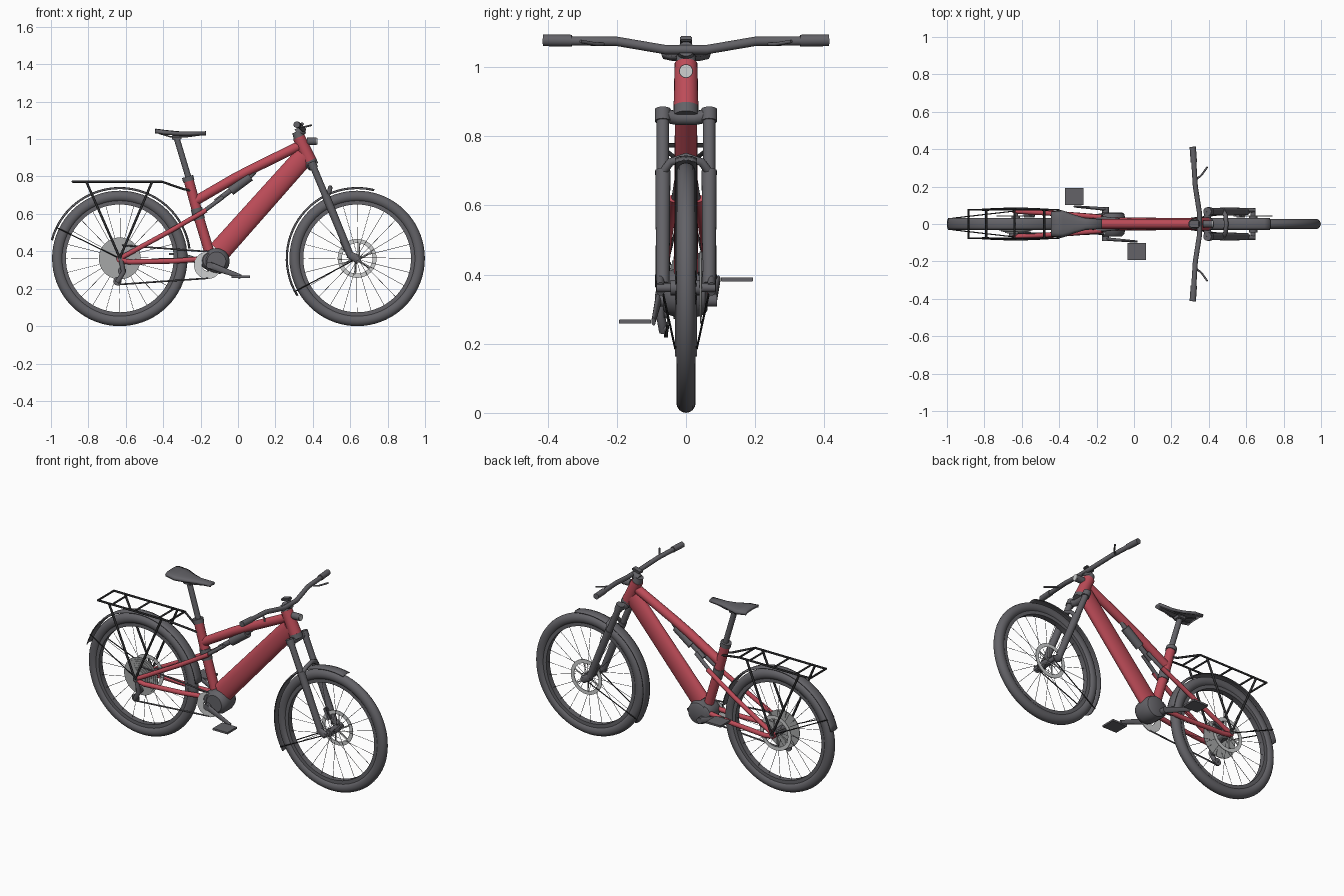
import bpy, bmesh
from math import pi, cos, sin, radians
from mathutils import Vector, Matrix

if "Cube" in bpy.data.objects:
    bpy.data.objects.remove(bpy.data.objects["Cube"])


def material(name, rgb):
    m = bpy.data.materials.new(name)
    m.use_nodes = True
    m.diffuse_color = (*rgb, 1)
    m.node_tree.nodes["Principled BSDF"].inputs["Base Color"].default_value = (*rgb, 1)
    return m


RED = material("red paint", (0.51, 0.072, 0.098))
GREY = material("dark grey", (0.125, 0.123, 0.136))
BLACK = material("black", (0.025, 0.025, 0.027))
STEEL = material("steel", (0.38, 0.39, 0.39))
SILVER = material("pale silver", (0.62, 0.63, 0.63))
made = []


def finish(name, bm, mat):
    bmesh.ops.recalc_face_normals(bm, faces=bm.faces)
    me = bpy.data.meshes.new(name)
    bm.to_mesh(me)
    bm.free()
    me.materials.append(mat)
    ob = bpy.data.objects.new(name, me)
    bpy.context.collection.objects.link(ob)
    made.append(ob)
    return ob


def add_rod(bm, a, b, r1, r2=None, width=1, sides=16):
    """Tapered rod between two points; width squashes it sideways."""
    a, b = Vector(a), Vector(b)
    d = b - a
    m = (Matrix.Translation((a + b) / 2) @ d.to_track_quat('Z', 'Y').to_matrix().to_4x4()
         @ Matrix.Diagonal((width, 1, 1, 1)))
    bmesh.ops.create_cone(bm, cap_ends=True, segments=sides, radius1=r1,
                          radius2=r1 if r2 is None else r2, depth=d.length, matrix=m)


def rod(name, a, b, r1, mat, r2=None, width=1, sides=20):
    bm = bmesh.new()
    add_rod(bm, a, b, r1, r2, width, sides)
    return finish(name, bm, mat)


def tube(name, pts, r, mat, closed=False):
    """Round tube that follows a path, with its end caps welded on."""
    cu = bpy.data.curves.new(name, 'CURVE')
    cu.dimensions = '3D'
    cu.bevel_depth, cu.bevel_resolution, cu.use_fill_caps = r, 6, True
    sp = cu.splines.new('POLY')
    sp.points.add(len(pts) - 1)
    for p, q in zip(sp.points, pts):
        p.co = (*q, 1)
    sp.use_cyclic_u = closed
    ob = bpy.data.objects.new(name, cu)
    me = bpy.data.meshes.new_from_object(ob)
    bpy.data.objects.remove(ob)
    bm = bmesh.new()
    bm.from_mesh(me)
    bpy.data.meshes.remove(me)
    bmesh.ops.remove_doubles(bm, verts=bm.verts, dist=1e-5)
    return finish(name, bm, mat)


def box(name, centre, size, mat, tilt=0, bevel=0.004):
    bm = bmesh.new()
    bmesh.ops.create_cube(bm, size=1, matrix=Matrix.Translation(centre)
                          @ Matrix.Rotation(tilt, 4, 'Y') @ Matrix.Diagonal((*size, 1)))
    bmesh.ops.bevel(bm, geom=bm.edges[:], offset=bevel, segments=2, affect='EDGES')
    return finish(name, bm, mat)


def lathe(name, prof, centre, mat, a0=0, a1=360, closed=True):
    """Turn a (radius, y) profile around a sideways axle, angles measured from +x up."""
    bm = bmesh.new()
    t = radians(a0)
    vs = [bm.verts.new((r * cos(t), y, r * sin(t))) for r, y in prof]
    es = [bm.edges.new(p) for p in zip(vs, vs[1:])]
    if closed:
        es.append(bm.edges.new((vs[-1], vs[0])))
    bmesh.ops.spin(bm, geom=vs + es, cent=(0, 0, 0), axis=(0, 1, 0),
                   angle=-radians(a1 - a0), steps=max(12, int((a1 - a0) / 5)))
    bmesh.ops.remove_doubles(bm, verts=bm.verts, dist=1e-5)
    bmesh.ops.translate(bm, verts=bm.verts, vec=centre)
    return finish(name, bm, mat)


def ring(name, r0, r1, y, thick, centre, mat):
    h = thick / 2
    return lathe(name, [(r0, y - h), (r1, y - h), (r1, y + h), (r0, y + h)], centre, mat)


# Wheels with spokes, hub and brake rotor
REAR, FRONT = Vector((-0.632, 0, 0.362)), Vector((0.637, 0, 0.362))
for side, c in (("rear", REAR), ("front", FRONT)):
    lathe(side + "_tyre", [(0.332 + 0.03 * cos(k * pi / 8), 0.028 * sin(k * pi / 8))
                           for k in range(16)], c, GREY)
    ring(side + "_rim", 0.288, 0.312, 0, 0.034, c, GREY)
    rod(side + "_hub", c - Vector((0, 0.045, 0)), c + Vector((0, 0.045, 0)), 0.022, GREY)
    rod(side + "_axle", c - Vector((0, 0.085, 0)), c + Vector((0, 0.085, 0)), 0.013, GREY)
    bm = bmesh.new()
    for k in range(24):
        t, s = k * pi / 12, (-1) ** k
        u = t + radians(12) * (1 if k % 4 < 2 else -1)
        add_rod(bm, c + Vector((0.022 * cos(u), 0.03 * s, 0.022 * sin(u))),
                c + Vector((0.295 * cos(t), 0, 0.295 * sin(t))), 0.0012, sides=6)
    finish(side + "_spokes", bm, GREY)
    ring(side + "_rotor", 0.082, 0.104, 0.043, 0.004, c, SILVER)
    bm = bmesh.new()
    for k in range(6):
        t = k * pi / 3
        add_rod(bm, c + Vector((0.02 * cos(t), 0.043, 0.02 * sin(t))),
                c + Vector((0.086 * cos(t + 0.4), 0.043, 0.086 * sin(t + 0.4))), 0.004, sides=6)
    finish(side + "_rotor_arms", bm, SILVER)

# Mudguards and their stays
GUARD = [(0.374, -0.032), (0.38, -0.018), (0.382, 0), (0.38, 0.018), (0.374, 0.032)]
for side, c, a0, a1, stay in (("rear", REAR, 8, 165, 154), ("front", FRONT, 76, 212, 208)):
    g = lathe(side + "_mudguard", GUARD, c, GREY, a0, a1, False)
    g.modifiers.new("thickness", 'SOLIDIFY').thickness = 0.004
    t = radians(stay)
    for s in (-1, 1):
        tube(side + "_mudguard_stay", [c + Vector((0, 0.07 * s, 0)),
             c + Vector((0.376 * cos(t), 0.031 * s, 0.376 * sin(t)))], 0.003, BLACK)

# Cassette, derailleur, chain and motor
for k in range(7):
    ring("cassette_sprocket", 0.02, 0.112 - 0.011 * k, -0.026 - 0.004 * k, 0.004, REAR, STEEL)
tube("derailleur_arm", [(-0.625, -0.075, 0.35), (-0.612, -0.075, 0.29), (-0.645, -0.065, 0.235)],
     0.013, GREY)
for x, z in ((-0.62, 0.295), (-0.645, 0.24)):
    ring("jockey_wheel", 0.005, 0.022, -0.058, 0.012, (x, 0, z), GREY)
CRANK = Vector((-0.152, 0, 0.325))
tube("chain_top", [(-0.62, -0.048, 0.432), (-0.16, -0.052, 0.398)], 0.0045, GREY)
tube("chain_bottom", [(-0.645, -0.058, 0.222), (-0.16, -0.052, 0.256)], 0.0045, GREY)
ring("chainring", 0.03, 0.073, -0.052, 0.006, CRANK + Vector((-0.01, 0, 0)), SILVER)
MOTOR = [(0, -0.066), (0.05, -0.066), (0.062, -0.055), (0.07, -0.03),
         (0.07, 0.03), (0.062, 0.055), (0.05, 0.062), (0, 0.062)]
lathe("motor", MOTOR, (-0.115, 0, 0.347), GREY, closed=False)
lathe("motor_rear_case", [(r * 0.75, y * 0.9) for r, y in MOTOR], (-0.15, 0, 0.352),
      GREY, closed=False)
rod("crank_axle", CRANK + Vector((0, -0.09, 0)), CRANK + Vector((0, 0.09, 0)), 0.018, GREY)
for s in (-1, 1):
    end = CRANK + Vector((-0.167 * s, 0.094 * s, 0.061 * s))
    rod("crank_arm", CRANK + Vector((0, 0.08 * s, 0)), end, 0.019, GREY, 0.012, 0.5)
    box("pedal", end + Vector((0, 0.053 * s, 0)), (0.1, 0.092, 0.012), GREY, bevel=0.001)

# Main frame
rod("down_tube", (0.355, 0, 0.91), (-0.1, 0, 0.40), 0.055, RED, 0.06, 0.58, 28)
rod("head_tube", (0.325, 0, 1.01), (0.388, 0, 0.875), 0.033, RED, 0.036)
tube("top_tube", [(0.33, 0, 0.965), (0.08, 0, 0.842), (-0.02, 0, 0.79), (-0.235, 0, 0.665)],
     0.026, RED)
tube("seat_tube", [(-0.265, 0, 0.785), (-0.215, 0, 0.6), (-0.15, 0, 0.385)], 0.027, RED)
rod("seat_clamp", (-0.27, 0, 0.8), (-0.263, 0, 0.775), 0.031, GREY)
rod("seat_tube_joint", (-0.222, 0, 0.63), (-0.207, 0, 0.57), 0.031, GREY)
for s in (-1, 1):
    tube("chain_stay", [(-0.632, 0.068 * s, 0.352), (-0.58, 0.068 * s, 0.343),
                        (-0.34, 0.05 * s, 0.348), (-0.16, 0.036 * s, 0.362)], 0.014, RED)
    tube("seat_stay", [(-0.632, 0.068 * s, 0.362), (-0.36, 0.052 * s, 0.51),
                       (-0.17, 0.036 * s, 0.62)], 0.013, RED)
    rod("dropout", (-0.632, 0.06 * s, 0.358), (-0.632, 0.078 * s, 0.358), 0.018, RED)
    rod("shock_link", (-0.2, 0.034 * s, 0.602), (-0.08, 0.02 * s, 0.69), 0.011, GREY)

# Rear shock
rod("shock_shaft", (-0.12, 0, 0.665), (0.0, 0, 0.755), 0.014, GREY)
rod("shock_body", (-0.04, 0, 0.722), (0.065, 0, 0.8), 0.025, GREY)
rod("shock_mount", (0.06, 0, 0.797), (0.09, 0, 0.83), 0.014, GREY)

# Seat post and saddle
rod("seat_post", (-0.262, 0, 0.785), (-0.328, 0, 1.005), 0.016, GREY)
box("saddle_clamp", (-0.328, 0, 1.008), (0.05, 0.05, 0.025), GREY)
for s in (-1, 1):
    tube("saddle_rail", [(-0.42, 0.025 * s, 1.03), (-0.36, 0.022 * s, 1.012),
                         (-0.28, 0.022 * s, 1.012), (-0.19, 0.008 * s, 1.024)], 0.004, GREY)
bm = bmesh.new()
rows = [[bm.verts.new((x, w * f, z - 0.01 * f ** 4)) for f in (-1, -0.7, -0.3, 0, 0.3, 0.7, 1)]
        for x, w, z in ((-0.442, 0.066, 1.056), (-0.38, 0.072, 1.048), (-0.32, 0.05, 1.042),
                        (-0.26, 0.032, 1.04), (-0.172, 0.026, 1.042))]
for p, q in zip(rows, rows[1:]):
    for k in range(6):
        bm.faces.new((p[k], q[k], q[k + 1], p[k + 1]))
finish("saddle", bm, GREY).modifiers.new("padding", 'SOLIDIFY').thickness = 0.016

# Luggage rack
W = 0.076
tube("rack_loop", [(-0.885, -W, 0.773), (-0.41, -W, 0.773), (-0.41, W, 0.773),
                   (-0.885, W, 0.773)], 0.0065, BLACK, True)
for x in (-0.79, -0.64, -0.48):
    tube("rack_crossbar", [(x, -W, 0.773), (x, W, 0.773)], 0.0055, BLACK)
for s in (-1, 1):
    tube("rack_front_arm", [(-0.41, W * s, 0.773), (-0.29, 0.025 * s, 0.732),
                            (-0.255, 0.02 * s, 0.725)], 0.006, BLACK)
    for x in (-0.81, -0.46):
        tube("rack_leg", [(x, W * s, 0.77), (-0.632, 0.083 * s, 0.365)], 0.0065, BLACK)

# Suspension fork
for s in (-1, 1):
    y = 0.067 * s
    rod("fork_upper_leg", (0.393, y, 0.875), (0.5, y, 0.62), 0.018, GREY)
    rod("fork_collar", (0.392, y, 0.877), (0.406, y, 0.843), 0.023, GREY)
    rod("fork_lower_leg", (0.468, y, 0.7), (0.603, y, 0.372), 0.022, GREY, 0.019)
    rod("fork_dropout", (0.59, y * 1.1, 0.385), (0.64, y * 1.1, 0.358), 0.02, GREY, 0.022, 0.6)
tube("fork_crown", [(0.398, -0.067, 0.86), (0.39, -0.025, 0.852), (0.39, 0.025, 0.852),
                    (0.398, 0.067, 0.86)], 0.02, GREY)
rod("lower_headset", (0.384, 0, 0.884), (0.396, 0, 0.858), 0.036, GREY)
tube("fork_arch", [(0.478, -0.067, 0.695), (0.49, -0.045, 0.725), (0.493, 0, 0.74),
                   (0.49, 0.045, 0.725), (0.478, 0.067, 0.695)], 0.012, GREY)
box("front_brake_caliper", (0.57, 0.05, 0.43), (0.03, 0.03, 0.07), GREY, radians(-25))
box("rear_brake_caliper", (-0.56, 0.048, 0.39), (0.06, 0.025, 0.03), GREY, radians(-20))

# Stem, handlebar, display and headlight
rod("steering_spacer", (0.328, 0, 1.005), (0.315, 0, 1.04), 0.031, GREY, 0.026)
rod("stem", (0.315, 0, 1.03), (0.352, 0, 1.052), 0.024, GREY)
tube("handlebar", [(0.315, -0.41, 1.076), (0.328, -0.2, 1.074), (0.35, -0.06, 1.05),
                   (0.35, 0.06, 1.05), (0.328, 0.2, 1.074), (0.315, 0.41, 1.076)], 0.0135, GREY)
box("display", (0.325, 0, 1.076), (0.055, 0.036, 0.016), GREY, radians(-15))
rod("display_mount", (0.34, 0, 1.05), (0.33, 0, 1.074), 0.009, GREY)
for s in (-1, 1):
    rod("grip", (0.32, 0.33 * s, 1.076), (0.314, 0.413 * s, 1.077), 0.017, GREY)
    tube("brake_lever", [(0.335, 0.24 * s, 1.066), (0.36, 0.26 * s, 1.066),
                         (0.392, 0.305 * s, 1.074)], 0.005, GREY)
rod("headlight_bracket", (0.335, 0, 0.99), (0.375, 0, 0.988), 0.01, GREY)
rod("headlight", (0.368, 0, 0.988), (0.42, 0, 0.988), 0.02, GREY)
rod("headlight_lens", (0.418, 0, 0.988), (0.424, 0, 0.988), 0.018, SILVER)

# Smooth round parts, keeping hard edges sharp
bpy.ops.object.select_all(action='DESELECT')
for ob in made:
    ob.select_set(True)
bpy.context.view_layer.objects.active = made[0]
bpy.ops.object.shade_smooth_by_angle(angle=radians(40))
